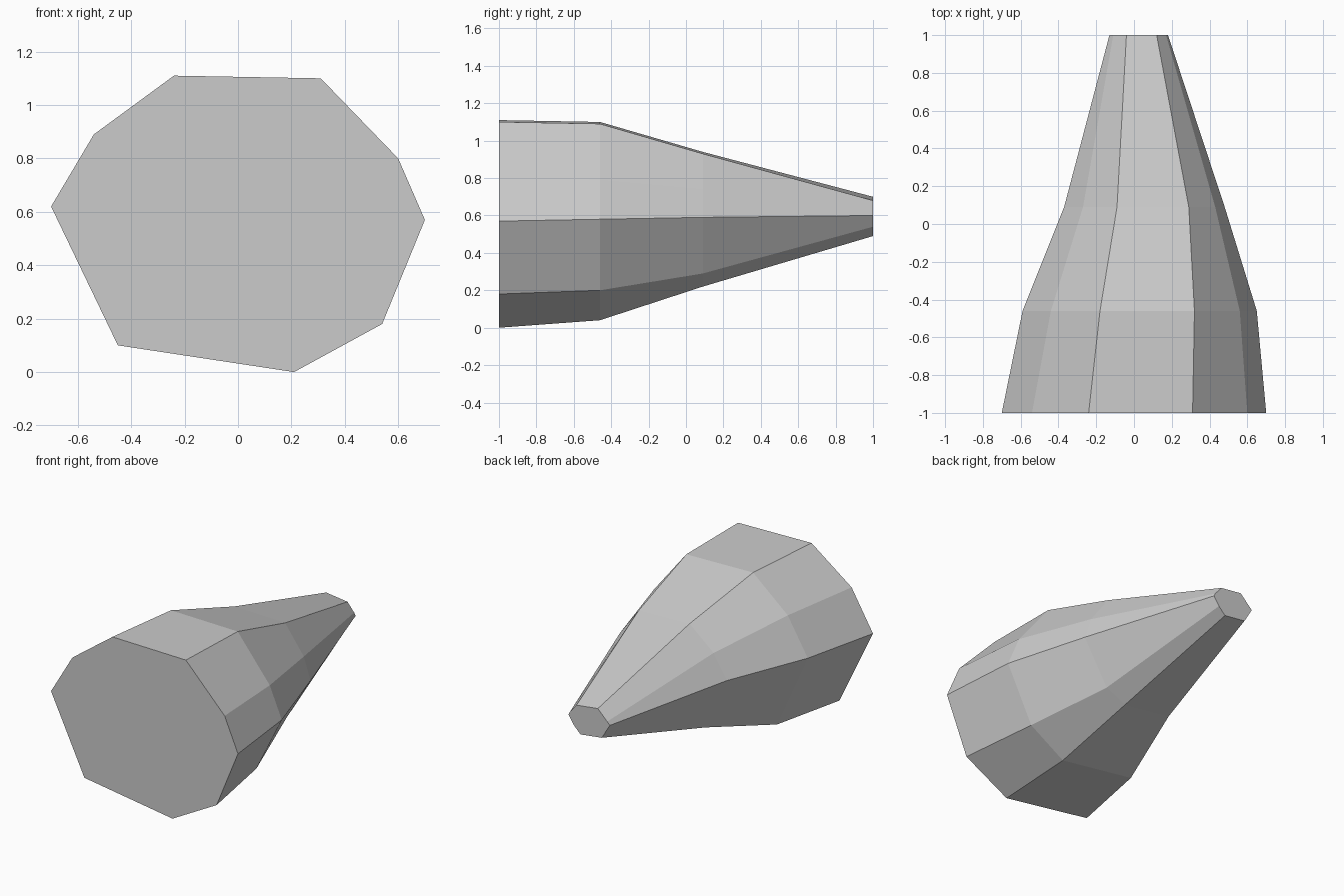
import bpy
import bmesh

# Remove only the default cube
cube = bpy.data.objects.get("Cube")
if cube:
    bpy.data.objects.remove(cube, do_unlink=True)

# Single plain colour
GREY = (0.6, 0.6, 0.6, 1.0)
material = bpy.data.materials.new("light_grey")
material.use_nodes = True
material.diffuse_color = GREY
material.node_tree.nodes["Principled BSDF"].inputs["Base Color"].default_value = GREY

# Cross-sections along y, each a loop of (x, z) corners
SECTIONS = {
    -1.0: [(-.7, .62), (-.54, .89), (-.24, 1.11), (.31, 1.1), (.6, .8),
           (.7, .57), (.54, .18), (.21, 0), (-.45, .1)],
    -.46: [(-.59, .63), (-.44, .88), (-.18, 1.1), (.32, 1.09), (.56, .79),
           (.65, .58), (.46, .2), (.2, .04), (-.36, .12)],
    .09: [(-.37, .63), (-.27, .79), (-.09, .94), (.29, .93), (.43, .74),
          (.48, .59), (.3, .29), (.15, .22), (-.21, .27)],
    1.0: [(-.13, .61), (-.11, .63), (-.04, .7), (.12, .68), (.17, .62),
          (.18, .6), (.14, .54), (.09, .49), (-.07, .51)],
}


def loft(name, sections):
    """Bridge a row of matching cross-sections and cap both ends."""
    bm = bmesh.new()
    rings = [[bm.verts.new((x, y, z)) for x, z in corners]
             for y, corners in sections.items()]
    for near, far in zip(rings, rings[1:]):
        count = len(near)
        for i in range(count):
            j = (i + 1) % count
            bm.faces.new((near[i], near[j], far[j], far[i]))
    bm.faces.new(rings[0])
    bm.faces.new(rings[-1])
    bmesh.ops.recalc_face_normals(bm, faces=bm.faces)
    mesh = bpy.data.meshes.new(name)
    bm.to_mesh(mesh)
    bm.free()
    mesh.materials.append(material)
    obj = bpy.data.objects.new(name, mesh)
    bpy.context.collection.objects.link(obj)
    return obj


# Faceted tapering body with flat shading
loft("tapered_body", SECTIONS)
